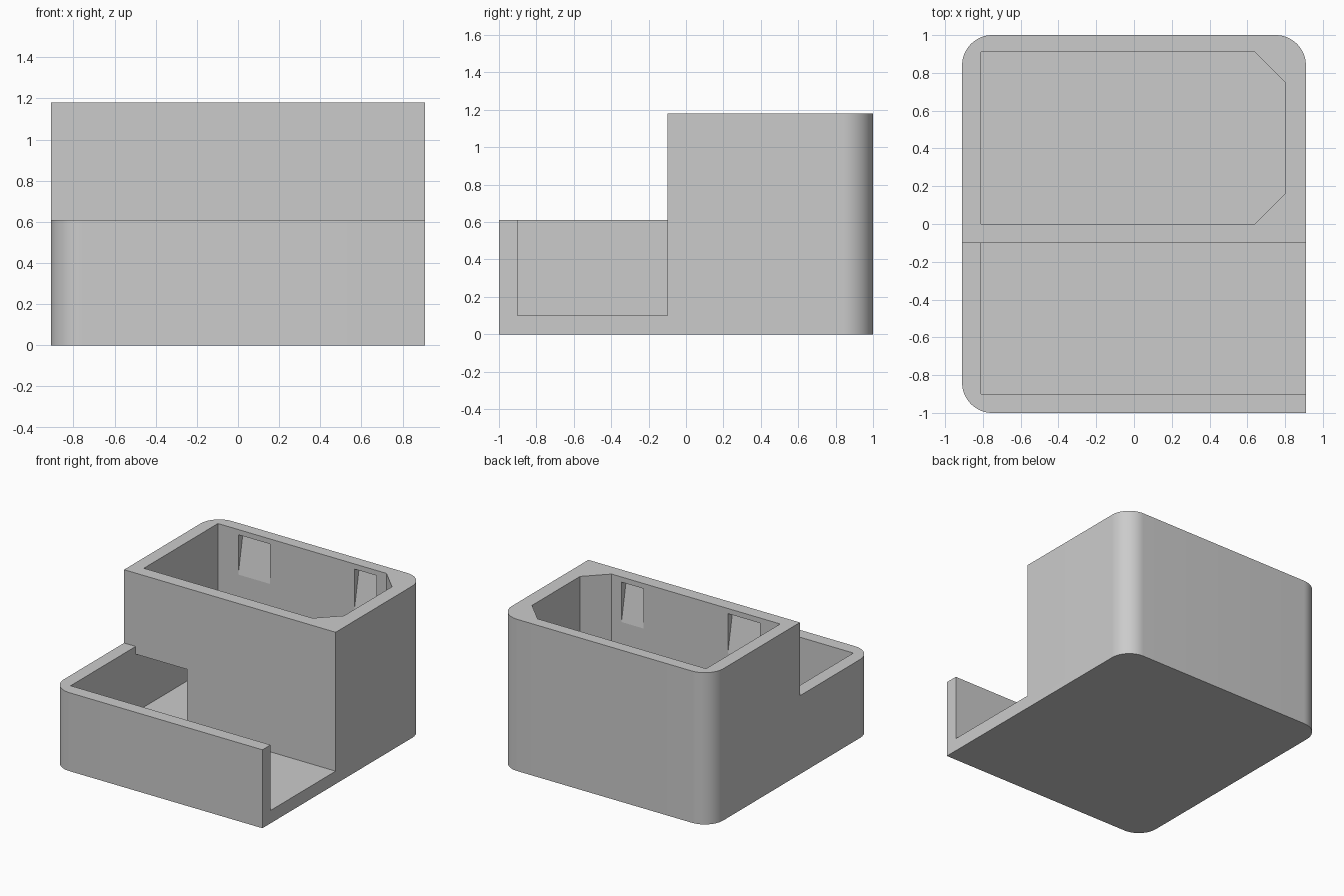
import bpy
import bmesh
from math import cos, sin, pi, radians
from mathutils import Vector

if "Cube" in bpy.data.objects:
    bpy.data.objects.remove(bpy.data.objects["Cube"], do_unlink=True)

W, TOP, FLOOR, RIM = 0.91, 1.18, 0.1, 0.61
STEP = -0.1            # front of the tall box
RADIUS = 0.16
BIG = 2.0

grey = bpy.data.materials.new("plain grey")
grey.use_nodes = True
colour = (0.6, 0.6, 0.6, 1)
grey.diffuse_color = colour
grey.node_tree.nodes["Principled BSDF"].inputs["Base Color"].default_value = colour


def prism(name, points, direction):
    """Closed solid: a flat outline swept along a direction."""
    bm = bmesh.new()
    face = bm.faces.new([bm.verts.new(p) for p in points])
    swept = bmesh.ops.extrude_face_region(bm, geom=[face])["geom"]
    verts = [v for v in swept if isinstance(v, bmesh.types.BMVert)]
    bmesh.ops.translate(bm, verts=verts, vec=Vector(direction))
    bmesh.ops.recalc_face_normals(bm, faces=bm.faces)
    mesh = bpy.data.meshes.new(name)
    bm.to_mesh(mesh)
    bm.free()
    mesh.materials.append(grey)
    obj = bpy.data.objects.new(name, mesh)
    bpy.context.collection.objects.link(obj)
    return obj


def box(name, x0, x1, y0, y1, z0, z1):
    base = [(x0, y0, z0), (x1, y0, z0), (x1, y1, z0), (x0, y1, z0)]
    return prism(name, base, (0, 0, z1 - z0))


def corner(sx, sy, start, steps=16):
    """Rounded outline corner."""
    cx, cy = sx * (W - RADIUS), sy * (1 - RADIUS)
    angles = [start + pi / 2 * i / steps for i in range(steps + 1)]
    return [(cx + RADIUS * cos(a), cy + RADIUS * sin(a), 0) for a in angles]


# Body outline: three rounded corners and one square one
outline = corner(1, 1, 0) + corner(-1, 1, pi / 2) + corner(-1, -1, pi)
outline.append((W, -1, 0))
body = prism("desk_organizer_body", outline, (0, 0, TOP))

# Low front, open-ended tray, deep chamfered compartment, doorway between them
cutters = [box("front_step", -BIG, BIG, -BIG, STEP, RIM, BIG)]
cutters.append(box("tray_pocket", -0.81, BIG, -0.9, STEP, FLOOR, BIG))
pocket = [(-0.81, 0), (0.64, 0), (0.8, 0.16), (0.8, 0.75), (0.64, 0.91), (-0.81, 0.91)]
cutters.append(prism("compartment", [(x, y, FLOOR) for x, y in pocket], (0, 0, BIG)))
cutters.append(box("doorway", -0.81, -0.37, STEP - 0.1, 0.1, FLOOR, 0.55))

# Tapered catch notches in the front and back compartment walls
for wall, out in ((0, -1), (0.91, 1)):
    for x0, x1 in ((-0.635, -0.36), (0.365, 0.555)):
        wedge = [(x0, wall - out * 0.01, 0.8), (x0, wall, 0.83),
                 (x0, wall + out * 0.06, 1.14), (x0, wall - out * 0.01, 1.14)]
        cutters.append(prism("catch_notch", wedge, (x1 - x0, 0, 0)))

bpy.context.view_layer.objects.active = body
body.select_set(True)
for cutter in cutters:
    cutter.hide_render = True
    mod = body.modifiers.new(cutter.name, "BOOLEAN")
    mod.operation, mod.solver, mod.object = "DIFFERENCE", "EXACT", cutter
    bpy.ops.object.modifier_apply(modifier=mod.name)
    bpy.data.objects.remove(cutter, do_unlink=True)

bpy.ops.object.shade_smooth_by_angle(angle=radians(9))
